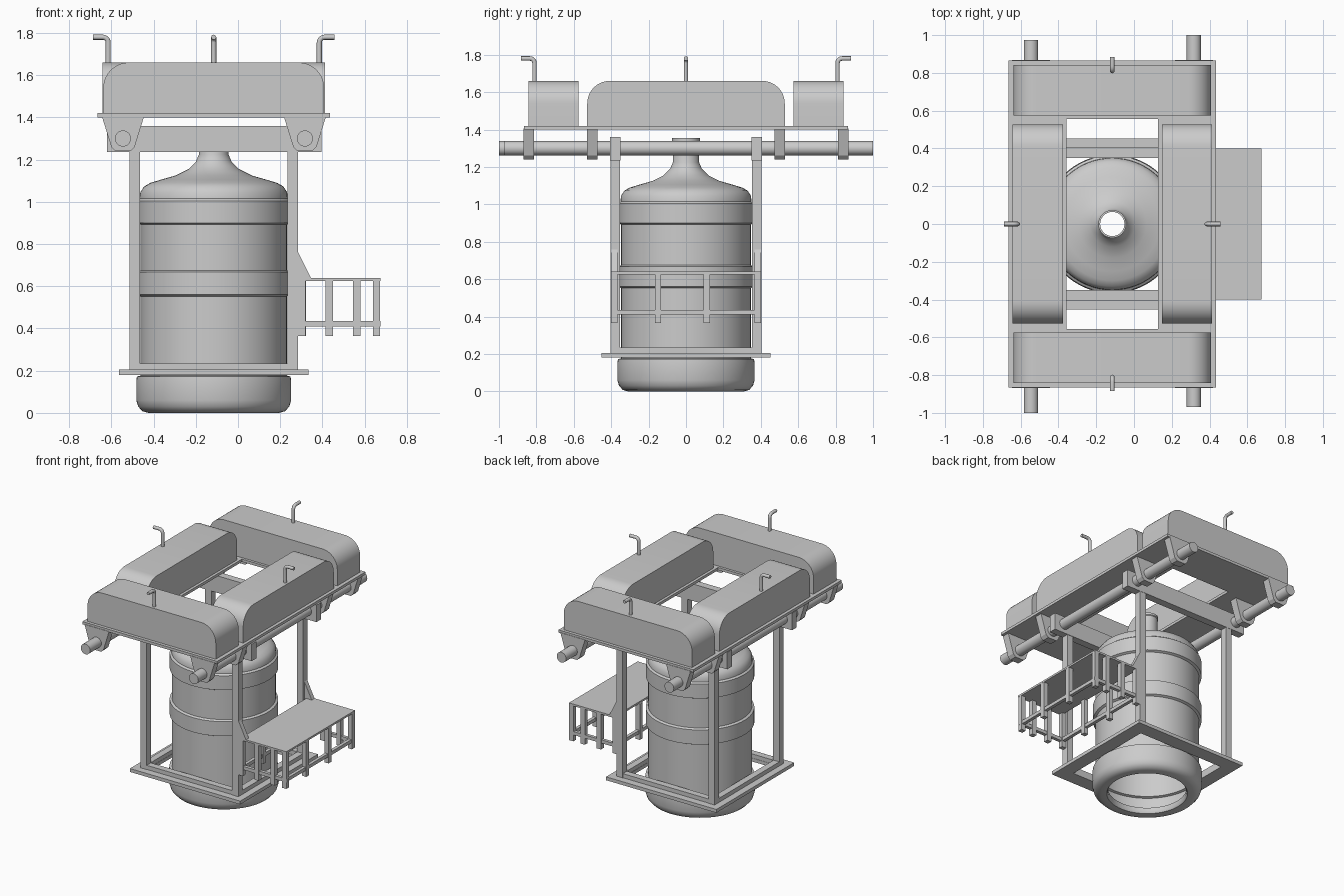
import bpy, bmesh, math
from mathutils import Vector

if "Cube" in bpy.data.objects:
    bpy.data.objects.remove(bpy.data.objects["Cube"], do_unlink=True)

grey = bpy.data.materials.new("plain grey")
grey.use_nodes = True
grey.diffuse_color = (0.6, 0.6, 0.6, 1)
grey.node_tree.nodes["Principled BSDF"].inputs["Base Color"].default_value = (0.6, 0.6, 0.6, 1)

CX = -0.115  # shared centre line of tank and frame


def finish(name, bm, smooth=False):
    bmesh.ops.recalc_face_normals(bm, faces=bm.faces[:])
    mesh = bpy.data.meshes.new(name)
    bm.to_mesh(mesh)
    bm.free()
    mesh.materials.append(grey)
    obj = bpy.data.objects.new(name, mesh)
    bpy.context.collection.objects.link(obj)
    if smooth:
        bpy.ops.object.select_all(action='DESELECT')
        obj.select_set(True)
        bpy.context.view_layer.objects.active = obj
        bpy.ops.object.shade_smooth_by_angle(angle=math.radians(35))
    return obj


def add_box(bm, x, y, z):
    made = bmesh.ops.create_cube(bm, size=1)["verts"]
    for v in made:
        v.co = [(r[0] + r[1]) / 2 + c * (r[1] - r[0]) for r, c in zip((x, y, z), v.co)]


def boxes(name, *ranges):
    bm = bmesh.new()
    for r in ranges:
        add_box(bm, *r)
    return finish(name, bm)


def prism(name, points, axis, a, b, smooth=False):
    """Extrude a profile in (y,z) along x, or in (x,z) along y."""
    def place(p, t):
        return (t, p[0], p[1]) if axis == 'x' else (p[0], t, p[1])
    bm = bmesh.new()
    face = bm.faces.new([bm.verts.new(place(p, a)) for p in points])
    ext = bmesh.ops.extrude_face_region(bm, geom=[face])["geom"]
    shift = Vector(place((0, 0), b - a))
    bmesh.ops.translate(bm, vec=shift, verts=[g for g in ext if isinstance(g, bmesh.types.BMVert)])
    return finish(name, bm, smooth)


def plate_ring(name, outer, inner, z):
    """Flat rectangular frame, as four butted strips."""
    (ox, oy), (ix, iy) = outer, inner
    strips = []
    for s in (-1, 1):
        ys = sorted((s * iy, s * oy))
        xs = sorted((CX + s * ix, CX + s * ox))
        strips += [((CX - ox, CX + ox), ys, z), (xs, (-iy, iy), z)]
    return boxes(name, *strips)


# Hollow tank, open at the neck and underneath
profile = [(.064, 1.30), (.064, 1.355), (.074, 1.355), (.074, 1.34), (.07, 1.335),
           (.07, 1.225), (.085, 1.19), (.12, 1.155), (.18, 1.125), (.25, 1.105),
           (.30, 1.09), (.33, 1.073), (.348, 1.045), (.35, 1.015), (.363, 1.005),
           (.363, .90), (.347, .892), (.347, .675), (.363, .667), (.363, .56),
           (.347, .552), (.347, .177), (.364, .172), (.367, .15), (.367, .06),
           (.358, .03), (.338, .008), (.31, 0), (.27, 0), (.262, .012), (.262, .04)]
bm = bmesh.new()
ring = [bm.verts.new((CX + r, 0, z)) for r, z in profile]
edges = [bm.edges.new(pair) for pair in zip(ring, ring[1:])]
bmesh.ops.spin(bm, geom=ring + edges, cent=(CX, 0, 0), axis=(0, 0, 1),
               angle=2 * math.pi, steps=64, use_merge=True)
bmesh.ops.remove_doubles(bm, verts=bm.verts[:], dist=0.0001)
finish("tank", bm, True)

# Base frame with an upright flange
plate_ring("base_plate", (.45, .453), (.35, .35), (.18, .205))
plate_ring("base_flange", (.40, .40), (.352, .352), (.205, .235))

# Columns and top cross beams
for sx, side in ((-1, "right"), (1, "left")):
    for sy, end in ((-1, "front"), (1, "back")):
        x, y = CX + sx * .375, sy * .378
        boxes(f"{end}_{side}_column", ((x - .025, x + .025), (y - .025, y + .025), (.2, 1.24)))
for sy, end in ((-1, "front"), (1, "back")):
    boxes(f"{end}_cross_beam", ((CX - .505, CX + .51), sorted((sy * .35, sy * .405)), (1.235, 1.36)))

# Upper deck frame
plate_ring("deck_plate", (.55, .865), (.242, .556), (1.40, 1.42))


def pod_profile(c, half, r=.12, low=1.42, top=1.66):
    pts = [(c - half, low), (c + half, low)]
    for start, cx in ((0, c + half - r), (90, c - half + r)):
        for i in range(11):
            a = math.radians(start + i * 9)
            pts.append((cx + r * math.cos(a), top - r + r * math.sin(a)))
    return pts


# Rounded pods on the deck
for s, end, side in ((-1, "front", "right"), (1, "back", "left")):
    prism(f"{end}_pod", pod_profile(CX, .523), 'y', s * .575, s * .842, True)
    prism(f"{side}_pod", pod_profile(0, .528), 'x', CX + s * .262, CX + s * .527, True)


def vent(name, base, out):
    """Upright vent pipe with a bent outlet."""
    base, out = Vector(base), Vector(out)
    up = Vector((0, 0, 1))
    path = [base, base + up * .105]
    for i in range(1, 6):
        a = math.radians(18 * i)
        path.append(base + up * (.105 + .025 * math.sin(a)) + out * .025 * (1 - math.cos(a)))
    path.append(base + up * .13 + out * .073)
    side = up.cross(out)
    bm = bmesh.new()
    rings = []
    for i, p in enumerate(path):
        t = (path[min(i + 1, len(path) - 1)] - path[max(i - 1, 0)]).normalized()
        n = side.cross(t)
        rings.append([bm.verts.new(p + .012 * (side * math.cos(k * math.pi / 6) + n * math.sin(k * math.pi / 6)))
                      for k in range(12)])
    for a, b in zip(rings, rings[1:]):
        for k in range(12):
            j = (k + 1) % 12
            bm.faces.new((a[k], a[j], b[j], b[k]))
    bm.faces.new(rings[0])
    bm.faces.new(rings[-1])
    finish(name, bm, True)


for s, end, side in ((-1, "front", "right"), (1, "back", "left")):
    vent(f"{end}_vent", (CX, s * .81, 1.65), (0, s, 0))
    vent(f"{side}_vent", (CX + s * .50, 0, 1.65), (s, 0, 0))

# Long pipes and the hangers that carry them
hanger = [(-.1, 1.405), (-.055, 1.26), (-.035, 1.24), (.035, 1.24), (.055, 1.26), (.1, 1.405)]
for x, y0, y1, side in ((-.545, -1, .975, "right"), (.317, -.97, 1, "left")):
    circle = [(x + .038 * math.cos(k * math.pi / 12), 1.3 + .038 * math.sin(k * math.pi / 12))
              for k in range(24)]
    prism(f"{side}_pipe", circle, 'y', y0, y1, True)
    for i, y in enumerate((-.84, -.5, .5, .84)):
        prism(f"{side}_hanger_{i + 1}", [(x + px, z) for px, z in hanger], 'y', y - .028, y + .028)

# Side platform with posts and lower rails
boxes("platform_top", ((.30, .675), (-.40, .40), (.626, .64)))
posts = []
for x in (.432, .563, .657):
    posts += [((x - .017, x + .017), (y - .017, y + .017), (.365, .63)) for y in (-.383, .383)]
for x in (.305, .657):
    posts += [((x - .017, x + .017), (y - .017, y + .017), (.365, .63)) for y in (-.15, .11)]
boxes("platform_posts", *posts)
rails = [((.28, .675), (y - .012, y + .012), (.41, .435)) for y in (-.383, .383)]
rails += [((x - .012, x + .012), (-.383, .383), (.41, .435)) for x in (.305, .657)]
boxes("platform_rails", *rails)

# Gussets tying the platform to the columns
gusset = [(.28, .365), (.32, .365), (.32, .626), (.345, .64), (.28, .77)]
for s, end in ((-1, "front"), (1, "back")):
    prism(f"{end}_gusset", [(x, z) for x, z in gusset], 'y', s * .367, s * .40)
